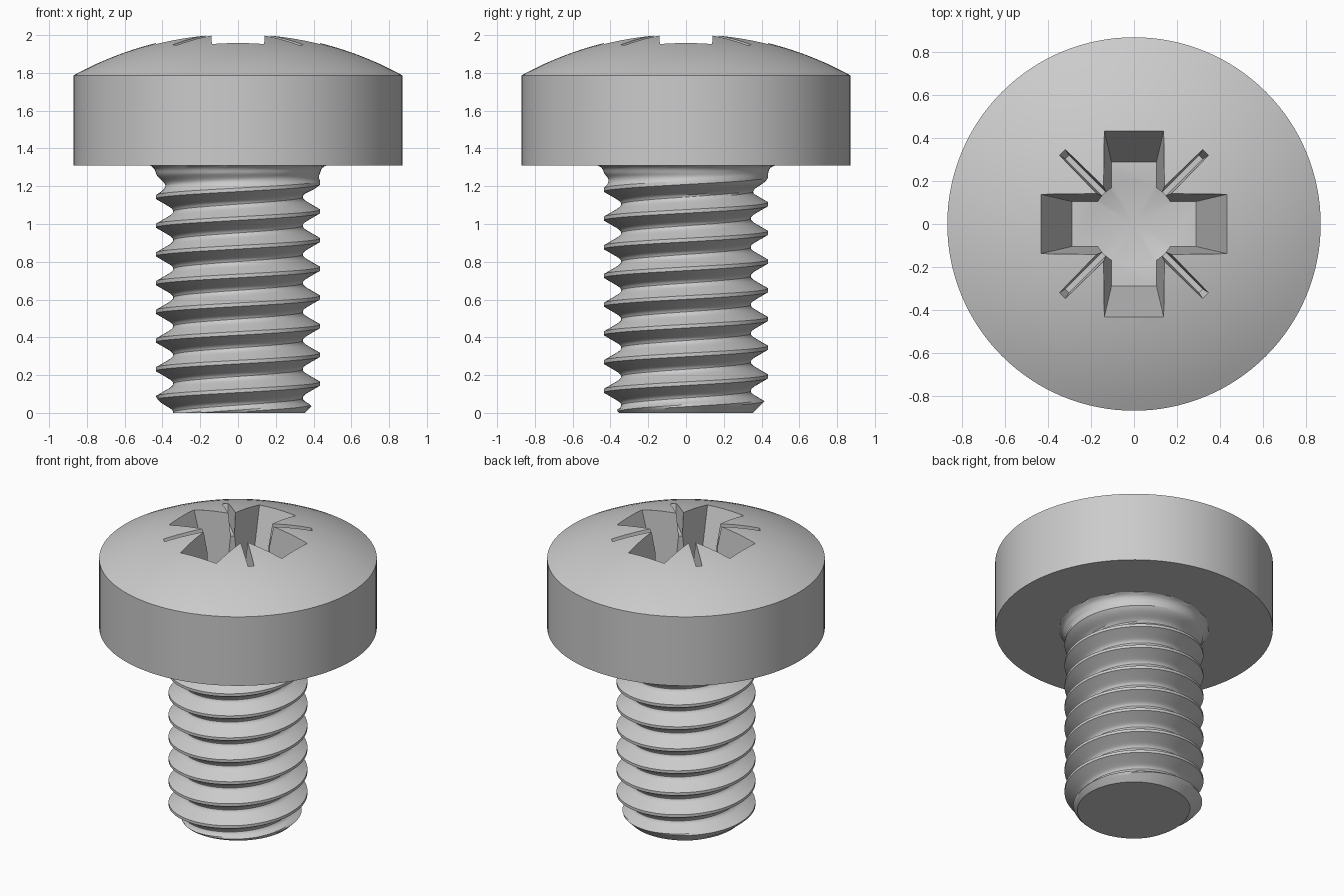
import bpy, bmesh
from math import cos, sin, pi, sqrt, hypot
from mathutils import Matrix

if "Cube" in bpy.data.objects:
    bpy.data.objects.remove(bpy.data.objects["Cube"])


def make_object(name, bm):
    bmesh.ops.recalc_face_normals(bm, faces=bm.faces[:])
    mesh = bpy.data.meshes.new(name)
    bm.to_mesh(mesh)
    bm.free()
    ob = bpy.data.objects.new(name, mesh)
    bpy.context.collection.objects.link(ob)
    return ob


def lathe(name, profile, steps=128):
    """Revolve (radius, z) points about the z axis."""
    bm = bmesh.new()
    vs = [bm.verts.new((r, 0, z)) for r, z in profile]
    es = [bm.edges.new(p) for p in zip(vs, vs[1:])]
    bmesh.ops.spin(bm, geom=vs + es, axis=(0, 0, 1), cent=(0, 0, 0),
                   angle=2 * pi, steps=steps)
    bmesh.ops.remove_doubles(bm, verts=bm.verts[:], dist=1e-5)
    return make_object(name, bm)


def tapered_bar(name, top, bottom, angle):
    """Bar through the centre; top and bottom are (half length, half width, z)."""
    bm = bmesh.new()
    bmesh.ops.create_cube(bm, size=2)
    for v in bm.verts:
        l, w, z = top if v.co.z > 0 else bottom
        v.co = (v.co.x * l, v.co.y * w, z)
    bmesh.ops.rotate(bm, verts=bm.verts[:], matrix=Matrix.Rotation(angle, 3, 'Z'))
    return make_object(name, bm)


def shade(ob):
    bpy.ops.object.select_all(action='DESELECT')
    ob.select_set(True)
    bpy.context.view_layer.objects.active = ob
    bpy.ops.object.shade_smooth_by_angle(angle=pi / 6)


# Domed head
HEAD_R, UNDER, RIM, APEX = 0.87, 1.31, 1.787, 2.011
rise = APEX - RIM
ball = (HEAD_R ** 2 + rise ** 2) / (2 * rise)
profile = [(0, UNDER), (HEAD_R, UNDER)]
for i in range(15):
    r = HEAD_R * (1 - i / 14)
    profile.append((r, APEX - ball + sqrt(ball ** 2 - r ** 2)))
head = lathe("head", profile)

# Cross recess: round well with conical floor, two wide slots, two thin diagonal ticks
FLOOR = 1.5
cutters = [lathe("well_cutter", [(0, FLOOR - 0.06), (0.198, FLOOR), (0.198, 2.1), (0, 2.1)], 64)]
for k in range(2):
    cutters.append(tapered_bar("slot_cutter", (0.479, 0.149, 2.1), (0.29, 0.105, FLOOR), k * pi / 2))
    cutters.append(tapered_bar("tick_cutter", (0.52, 0.030, 2.1), (0.44, 0.012, 1.85), pi / 4 + k * pi / 2))
bpy.context.view_layer.objects.active = head
for c in cutters:
    mod = head.modifiers.new("recess", 'BOOLEAN')
    mod.operation, mod.solver, mod.object = 'DIFFERENCE', 'EXACT', c
    bpy.ops.object.modifier_apply(modifier=mod.name)
    bpy.data.objects.remove(c)
shade(head)

# Threaded shank: grid whose rows follow the helix
PITCH, CREST, SEG, TOP = 0.152, 0.435, 96, 1.34
half = [(0.0095, 0.435), (0.02, 0.4165), (0.03, 0.399), (0.04, 0.382),
        (0.05, 0.365), (0.057, 0.355), (0.066, 0.346)]
tooth = half + [(0.076, 0.343)] + [(PITCH - z, r) for z, r in reversed(half)]
m, turns = len(tooth), 12


def shank_radius(r, z):
    fade = min(1, max(0, (1.27 - z) / 0.11))          # thread runs out under the head
    r = CREST - (CREST - r) * fade
    t = min(1, max(0, (z - 1.265) / 0.045))           # fillet into the head
    r += 0.04 * (1 - sqrt(1 - t * t))
    return min(r, 0.355 + max(z, 0))                  # chamfered tip


bm = bmesh.new()
rows = [(0.155 + PITCH * (n - 3) + dz, r) for n in range(turns) for dz, r in tooth]
grid = []
for i in range(SEG):
    a = 2 * pi * i / SEG
    grid.append([bm.verts.new((r * cos(a), r * sin(a), z + PITCH * i / SEG)) for z, r in rows])
for i in range(SEG):
    nxt, shift = (grid[i + 1], 0) if i < SEG - 1 else (grid[0], m)
    for j in range(len(rows) - 1 - shift):
        bm.faces.new((grid[i][j], nxt[j + shift], nxt[j + shift + 1], grid[i][j + 1]))
for z, n in ((0, -1), (TOP, 1)):
    bmesh.ops.bisect_plane(bm, geom=bm.verts[:] + bm.edges[:] + bm.faces[:], dist=1e-6,
                           plane_co=(0, 0, z), plane_no=(0, 0, n), clear_outer=True)
for v in bm.verts:
    r = hypot(v.co.x, v.co.y)
    k = shank_radius(r, v.co.z) / r
    v.co.x *= k
    v.co.y *= k
bmesh.ops.edgeloop_fill(bm, edges=[e for e in bm.edges if e.is_boundary])
shade(make_object("threaded_shank", bm))
